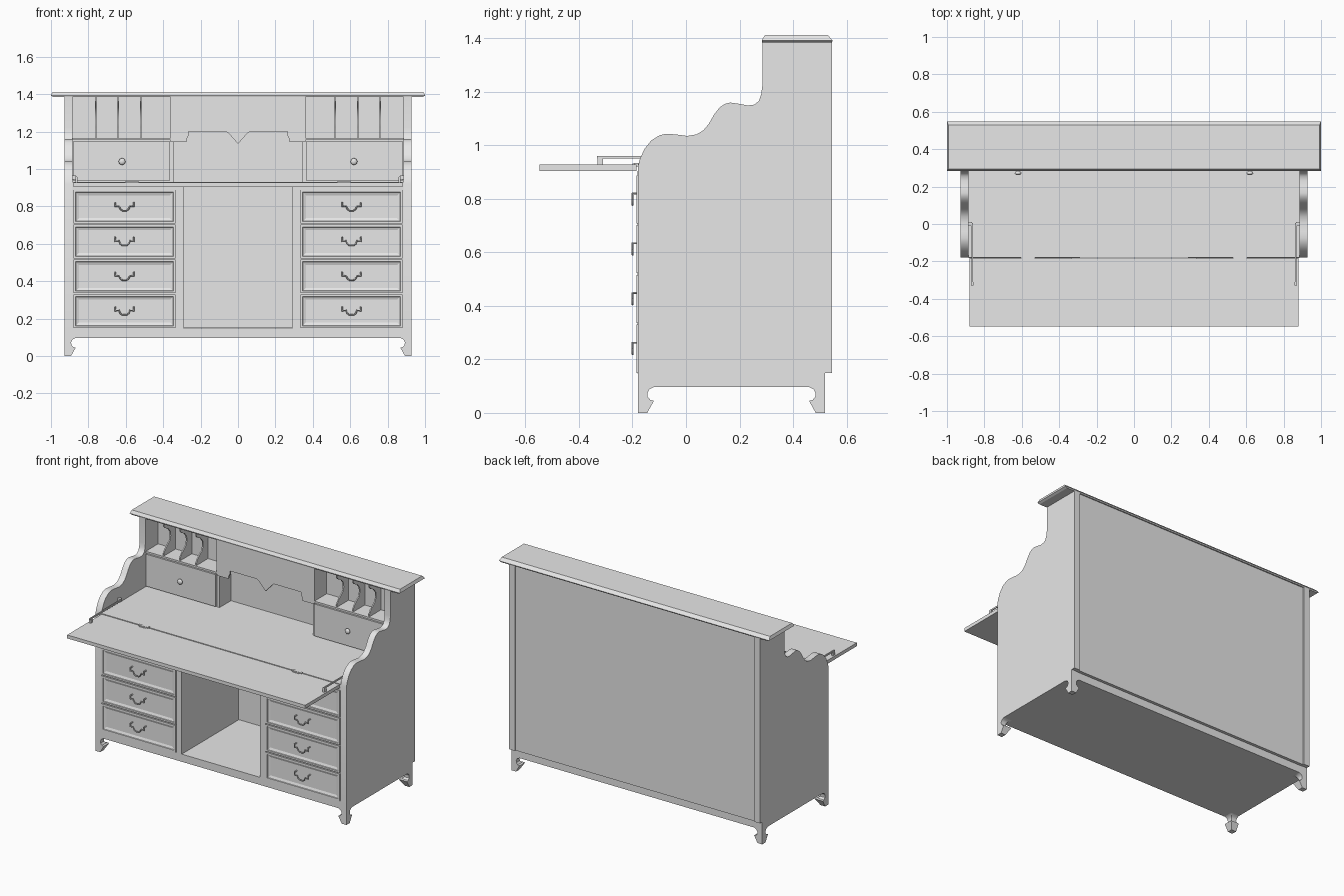
import bpy, bmesh, math
from mathutils import Vector

if "Cube" in bpy.data.objects:
    bpy.data.objects.remove(bpy.data.objects["Cube"])

grey = bpy.data.materials.new("plain_grey")
grey.diffuse_color = (0.8, 0.8, 0.8, 1)
grey.use_nodes = True
grey.node_tree.nodes["Principled BSDF"].inputs["Base Color"].default_value = grey.diffuse_color


def finish(name, bm, smooth=False):
    bmesh.ops.recalc_face_normals(bm, faces=bm.faces)
    me = bpy.data.meshes.new(name)
    bm.to_mesh(me)
    bm.free()
    me.materials.append(grey)
    ob = bpy.data.objects.new(name, me)
    bpy.context.collection.objects.link(ob)
    if smooth:
        bpy.ops.object.select_all(action='DESELECT')
        ob.select_set(True)
        bpy.context.view_layer.objects.active = ob
        bpy.ops.object.shade_smooth_by_angle(angle=math.radians(35))
    return ob


def box(name, x0, x1, y0, y1, z0, z1):
    bm = bmesh.new()
    bmesh.ops.create_cube(bm, size=1)
    for v in bm.verts:
        v.co = (x0 if v.co.x < 0 else x1, y0 if v.co.y < 0 else y1,
                z0 if v.co.z < 0 else z1)
    return finish(name, bm)


def sided_box(name, s, xa, xb, *rest):
    return box(name, min(s * xa, s * xb), max(s * xa, s * xb), *rest)


def prism(name, pts, axis, a, b, smooth=False):
    """Extrude a 2D outline along x (outline is y,z) or y (outline is x,z)."""
    bm = bmesh.new()
    put = (lambda p, t: (t, p[0], p[1])) if axis == 'x' else (lambda p, t: (p[0], t, p[1]))
    face = bm.faces.new([bm.verts.new(put(p, a)) for p in pts])
    new = bmesh.ops.extrude_face_region(bm, geom=[face])['geom']
    d = Vector(put((0, 0), b - a))
    bmesh.ops.translate(bm, vec=d, verts=[v for v in new if isinstance(v, bmesh.types.BMVert)])
    return finish(name, bm, smooth)


def loft(name, rings, smooth=False):
    """Stack rectangles (x0, x1, y0, y1, z)."""
    bm = bmesh.new()
    loops = [[bm.verts.new(c) for c in ((x0, y0, z), (x1, y0, z), (x1, y1, z), (x0, y1, z))]
             for x0, x1, y0, y1, z in rings]
    for lo, hi in zip(loops, loops[1:]):
        for i in range(4):
            j = (i + 1) % 4
            bm.faces.new((lo[i], lo[j], hi[j], hi[i]))
    bm.faces.new(loops[0])
    bm.faces.new(loops[-1])
    return finish(name, bm, smooth)


def tube(name, pts, r):
    cu = bpy.data.curves.new(name, 'CURVE')
    cu.dimensions = '3D'
    cu.bevel_depth, cu.bevel_resolution, cu.use_fill_caps = r, 1, True
    sp = cu.splines.new('POLY')
    sp.points.add(len(pts) - 1)
    for p, c in zip(sp.points, pts):
        p.co = (*c, 1)
    tmp = bpy.data.objects.new(name + "_path", cu)
    bpy.context.collection.objects.link(tmp)
    me = bpy.data.meshes.new_from_object(
        tmp.evaluated_get(bpy.context.evaluated_depsgraph_get()))
    bpy.data.objects.remove(tmp)
    bm = bmesh.new()
    bm.from_mesh(me)
    bpy.data.meshes.remove(me)
    return finish(name, bm, True)


def knob(name, x, y, z):
    bm = bmesh.new()
    bmesh.ops.create_uvsphere(bm, u_segments=16, v_segments=8, radius=0.018)
    for v in bm.verts:
        v.co = (v.co.x + x, v.co.y * 0.6 + y, v.co.z + z)
    return finish(name, bm, True)


def drawer_front(name, x0, x1, z0, z1):
    """Block whose face has a bevelled sunken field."""
    ob = box(name, x0, x1, -0.185, -0.16, z0, z1)
    bm = bmesh.new()
    bm.from_mesh(ob.data)
    bm.faces.ensure_lookup_table()
    front = [f for f in bm.faces if f.normal.y < -0.9]
    bmesh.ops.inset_region(bm, faces=front, thickness=0.016)
    bmesh.ops.inset_region(bm, faces=front, thickness=0.003, depth=-0.004)
    bmesh.ops.inset_region(bm, faces=front, thickness=0.022, depth=-0.006)
    bm.to_mesh(ob.data)
    bm.free()


# side panel outline with the stepped wavy front edge
side = [(0.52, 0.097), (0.52, 0.15), (0.545, 0.15), (0.545, 1.387), (0.285, 1.387),
        (0.285, 1.22), (0.281, 1.19), (0.272, 1.165), (0.255, 1.152), (0.23, 1.149),
        (0.2, 1.155), (0.165, 1.16), (0.145, 1.155), (0.125, 1.141), (0.105, 1.115),
        (0.085, 1.08), (0.065, 1.056), (0.04, 1.041), (0.005, 1.035), (-0.04, 1.041),
        (-0.075, 1.043), (-0.1, 1.037), (-0.13, 1.018), (-0.155, 0.987),
        (-0.172, 0.95), (-0.18, 0.92), (-0.18, 0.097)]
# pigeonhole divider outline with a scooped front
divider = [(0.43, 1.16), (0.43, 1.387), (0.3, 1.387), (0.3, 1.36), (0.315, 1.345),
           (0.345, 1.33), (0.365, 1.305), (0.37, 1.275), (0.36, 1.245), (0.335, 1.225),
           (0.312, 1.205), (0.3, 1.185), (0.3, 1.16)]
foot = [(0.035, 0), (0.06, 0.045), (0.047, 0.048), (0.037, 0.06), (0.036, 0.075),
        (0.043, 0.088), (0.058, 0.096), (0.07, 0.1)]

# carcass
box("base", -0.89, 0.89, -0.18, 0.52, 0.097, 0.148)
box("back_panel", -0.885, 0.885, 0.42, 0.537, 0.15, 1.387)
box("desktop", -0.885, 0.885, -0.18, 0.43, 0.905, 0.93)
box("fold_down_flap", -0.88, 0.88, -0.548, -0.185, 0.905, 0.928)
loft("cornice", [(-0.985, 0.985, 0.285, 0.545, 1.385), (-1, 1, 0.283, 0.548, 1.392),
                 (-0.992, 0.992, 0.295, 0.53, 1.412)])

# shaped valance over the central niche
half = [(0.36, 1.387), (0.36, 1.145), (0.275, 1.145), (0.272, 1.165), (0.264, 1.18),
        (0.264, 1.2), (0.062, 1.2), (0.045, 1.185)]
prism("valance", half + [(0, 1.135)] + [(-x, z) for x, z in reversed(half)], 'y', 0.29, 0.305)

for s, tag in ((-1, "left"), (1, "right")):
    prism("side_panel_" + tag, side, 'x', s * 0.885, s * 0.928, True)

    # bracket feet
    for fy, fd, end in ((-0.18, 1, "front"), (0.52, -1, "back")):
        rings = []
        for w, z in foot:
            xs = sorted((s * 0.928, s * (0.928 - w)))
            ys = sorted((fy, fy + fd * w))
            rings.append((*xs, *ys, z))
        loft(f"{end}_foot_{tag}", rings, True)

    # pedestal with four drawers
    sided_box("pedestal_" + tag, s, 0.29, 0.885, -0.174, 0.43, 0.148, 0.905)
    sided_box("inner_stile_" + tag, s, 0.29, 0.329, -0.181, -0.17, 0.148, 0.905)
    sided_box("top_rail_" + tag, s, 0.329, 0.885, -0.181, -0.17, 0.888, 0.905)
    for i in range(4):
        z = 0.24 + i * 0.186
        xs = sorted((s * 0.334, s * 0.88))
        drawer_front(f"drawer_{tag}_{i}", *xs, z - 0.09, z + 0.09)
        pull = [(-0.05, 0.022), (-0.05, 0.002), (-0.03, 0.004), (-0.022, -0.012),
                (-0.012, -0.02)]
        pull += [(-x, h) for x, h in reversed(pull)]
        path = [(s * 0.607 + x, -0.2, z + h) for x, h in pull]
        ends = [(p[0], -0.174, p[2]) for p in (path[0], path[-1])]
        tube(f"drawer_pull_{tag}_{i}", [ends[0], *path, ends[1]], 0.0045)

    # upper drawer and pigeonholes
    sided_box("upper_drawer_case_" + tag, s, 0.346, 0.885, 0.3, 0.43, 0.93, 1.165)
    sided_box("upper_drawer_" + tag, s, 0.365, 0.88, 0.285, 0.31, 0.936, 1.15)
    sided_box("pigeonhole_shelf_" + tag, s, 0.346, 0.885, 0.29, 0.43, 1.154, 1.166)
    sided_box("pigeonhole_wall_" + tag, s, 0.348, 0.362, 0.29, 0.43, 1.16, 1.387)
    for i, x in enumerate((0.52, 0.64, 0.76)):
        prism(f"pigeonhole_divider_{tag}_{i}", divider, 'x', s * (x - 0.004), s * (x + 0.004), True)
    knob("upper_knob_" + tag, s * 0.62, 0.272, 1.04)

    # flap hinge and stay arm
    sided_box("hinge_" + tag, s, 0.53, 0.605, -0.192, -0.175, 0.92, 0.934)
    sided_box("hinge_leaf_" + tag, s, 0.545, 0.59, -0.2, -0.165, 0.925, 0.932)
    sided_box("stay_arm_" + tag, s, 0.861, 0.868, -0.332, 0.005, 0.95, 0.96)
    sided_box("stay_post_" + tag, s, 0.858, 0.87, -0.33, -0.31, 0.926, 0.958)
    sided_box("stay_bracket_" + tag, s, 0.865, 0.886, -0.01, 0.01, 0.945, 0.965)
